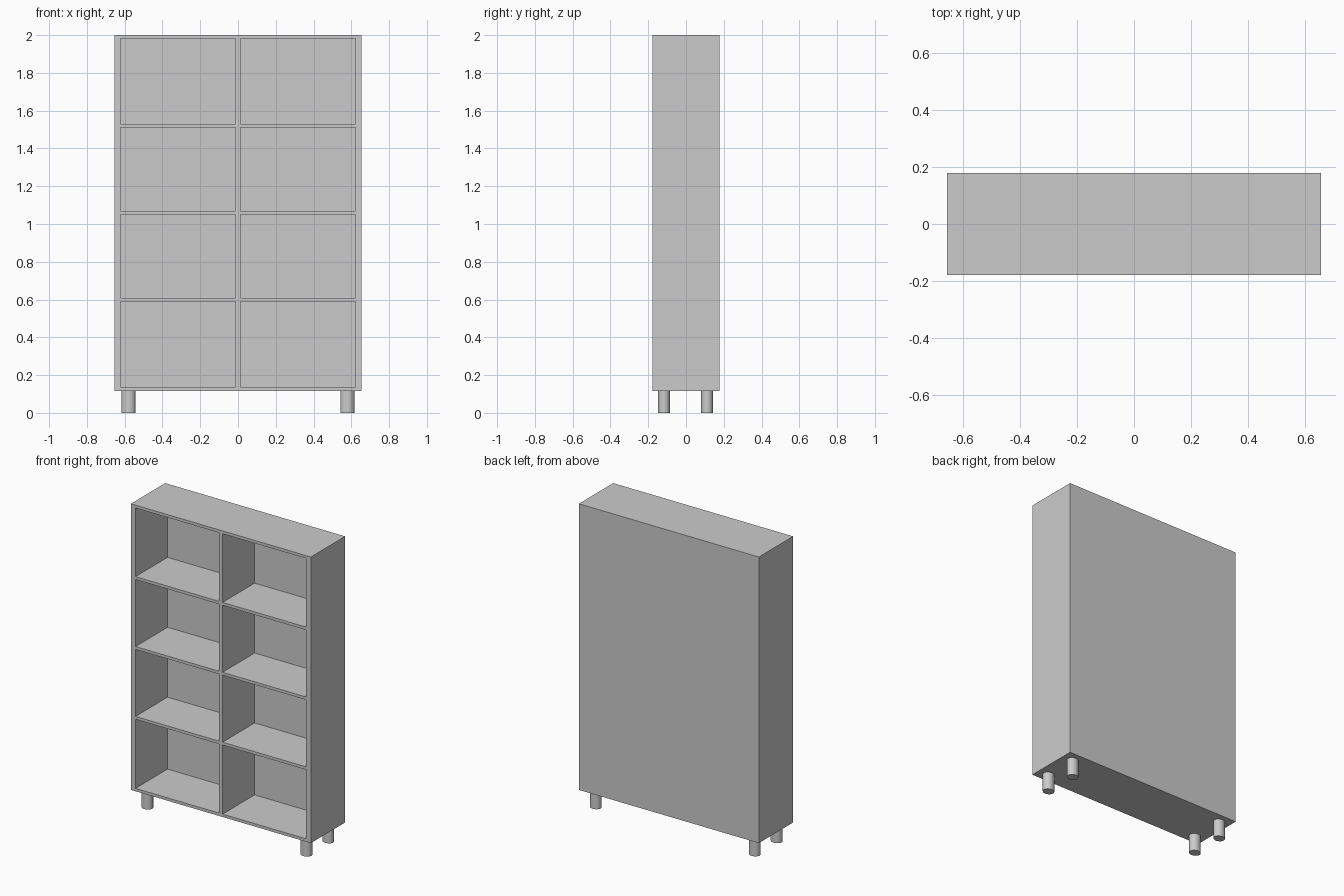
import bpy

cube = bpy.data.objects.get("Cube")
if cube:
    bpy.data.objects.remove(cube, do_unlink=True)

grey = bpy.data.materials.new("plain_grey")
grey.use_nodes = True
colour = (0.6, 0.6, 0.6, 1)
grey.diffuse_color = colour
grey.node_tree.nodes["Principled BSDF"].inputs["Base Color"].default_value = colour

# Overall cabinet dimensions
HALF_W, FRONT, BACK = 0.655, -0.178, 0.178
BOTTOM, TOP = 0.117, 2.0
PANEL_Y = 0.154          # front face of the back panel
SIDE_T, BOARD_T, DIVIDER_T = 0.034, 0.019, 0.026


def board(name, x0, x1, y0, y1, z0, z1):
    bpy.ops.mesh.primitive_cube_add(
        size=1, location=((x0 + x1) / 2, (y0 + y1) / 2, (z0 + z1) / 2))
    ob = bpy.context.object
    ob.name = name
    ob.scale = (x1 - x0, y1 - y0, z1 - z0)
    bpy.ops.object.transform_apply(location=False, rotation=False, scale=True)
    ob.data.materials.append(grey)
    return ob


def leg(name, x, y):
    bpy.ops.mesh.primitive_cylinder_add(
        vertices=32, radius=1, depth=BOTTOM, location=(x, y, BOTTOM / 2))
    ob = bpy.context.object
    ob.name = name
    ob.scale = (0.037, 0.032, 1)
    bpy.ops.object.transform_apply(location=False, rotation=False, scale=True)
    ob.data.materials.append(grey)
    bpy.ops.object.shade_smooth_by_angle()


inner = HALF_W - SIDE_T

# Outer case
board("right_side", -HALF_W, -inner, FRONT, PANEL_Y, BOTTOM, TOP)
board("left_side", inner, HALF_W, FRONT, PANEL_Y, BOTTOM, TOP)
board("bottom_board", -inner, inner, FRONT, PANEL_Y, BOTTOM, BOTTOM + BOARD_T)
board("top_board", -inner, inner, FRONT, PANEL_Y, TOP - BOARD_T, TOP)
board("back_panel", -HALF_W, HALF_W, PANEL_Y, BACK, BOTTOM, TOP)

# Central divider and the shelves on each side of it
half = DIVIDER_T / 2
board("divider", -half, half, FRONT, PANEL_Y, BOTTOM + BOARD_T, TOP - BOARD_T)
for i, z in enumerate((0.6, 1.06, 1.52), 1):
    for side, x0, x1 in (("right", -inner, -half), ("left", half, inner)):
        board(f"{side}_shelf_{i}", x0, x1, FRONT, PANEL_Y,
              z - BOARD_T / 2, z + BOARD_T / 2)

# Four short round legs
for side, sx in (("right", -1), ("left", 1)):
    for place, y in (("front", -0.116), ("back", 0.112)):
        leg(f"{place}_{side}_leg", sx * 0.579, y)
